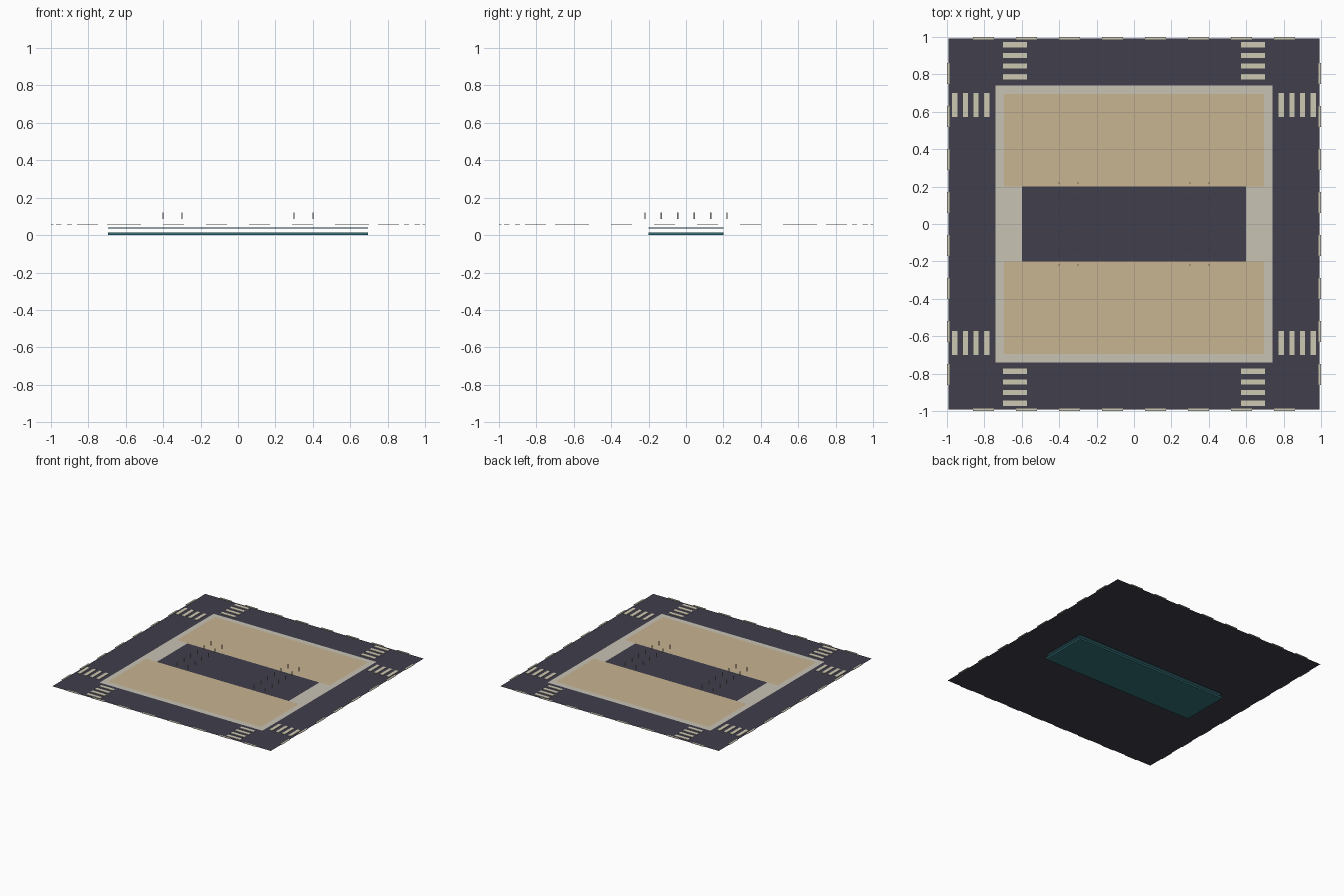
import bpy, bmesh, math
from mathutils import Matrix

if "Cube" in bpy.data.objects:
    bpy.data.objects.remove(bpy.data.objects["Cube"])


def material(name, r, g, b):
    lin = [((c / 255 + 0.055) / 1.055) ** 2.4 for c in (r, g, b)]
    m = bpy.data.materials.new(name)
    m.diffuse_color = (*lin, 1)
    m.use_nodes = True
    m.node_tree.nodes["Principled BSDF"].inputs["Base Color"].default_value = m.diffuse_color
    return m


ASPHALT = material("dark asphalt", 64, 63, 76)
PAVING = material("pale paving", 201, 194, 180)
SAND = material("sand", 199, 179, 145)
PAINT = material("cream paint", 206, 200, 178)
BED = material("deep teal", 52, 116, 124)
WATER = material("water teal", 74, 140, 154)
RIPPLE = material("pale ripple", 160, 190, 190)
POST = material("post stone", 185, 174, 152)


def finish(name, bm, mat):
    me = bpy.data.meshes.new(name)
    bm.to_mesh(me)
    bm.free()
    me.materials.append(mat)
    ob = bpy.data.objects.new(name, me)
    bpy.context.collection.objects.link(ob)


def boxes(name, items, z0, z1, mat):
    """Joined boxes, each given as (x0, x1, y0, y1)."""
    bm = bmesh.new()
    for x0, x1, y0, y1 in items:
        m = (Matrix.Translation(((x0 + x1) / 2, (y0 + y1) / 2, (z0 + z1) / 2))
             @ Matrix.Diagonal((x1 - x0, y1 - y0, z1 - z0, 1)))
        bmesh.ops.create_cube(bm, size=1, matrix=m)
    finish(name, bm, mat)


def sheets(name, items, z, mat):
    """Flat sheets facing up, each given as (x0, x1, y0, y1)."""
    bm = bmesh.new()
    for x0, x1, y0, y1 in items:
        bm.faces.new([bm.verts.new((x, y, z)) for x, y in
                      ((x0, y0), (x1, y0), (x1, y1), (x0, y1))])
    finish(name, bm, mat)


def around(cx, cy, hx, hy):
    return (cx - hx, cx + hx, cy - hy, cy + hy)


# road ground, pavement ring and the two sand lots
sheets("road", [around(0, 0, 0.993, 0.993)], 0.056, ASPHALT)
sheets("pavement", [(-0.74, 0.74, 0.2, 0.74), (-0.74, 0.74, -0.74, -0.2),
                    (-0.74, -0.6, -0.2, 0.2), (0.6, 0.74, -0.2, 0.2)], 0.0575, PAVING)
sheets("sand_lot", [(-0.695, 0.695, 0.2, 0.695), (-0.695, 0.695, -0.695, -0.2)], 0.059, SAND)

# crossings: four bars near each corner on both roads
bars = []
for s in (-1, 1):
    for t in (-1, 1):
        for d in (0.787, 0.845, 0.901, 0.958):
            bars.append(around(s * 0.637, t * d, 0.064, 0.014))
            bars.append(around(s * d, t * 0.637, 0.014, 0.064))
boxes("crossing_bars", bars, 0.057, 0.060, PAINT)

# dashed lines along the outer edge
dashes = []
for i in range(8):
    p = (i - 3.5) * 0.23
    for s in (-1, 1):
        dashes.append(around(p, s * 0.993, 0.056, 0.007))
        dashes.append(around(s * 0.993, p, 0.007, 0.056))
boxes("edge_dashes", dashes, 0.057, 0.060, PAINT)

# canal below the road
boxes("canal_bed", [around(0, 0, 0.695, 0.2)], 0, 0.013, BED)
boxes("canal_water", [around(0, 0, 0.695, 0.2)], 0.036, 0.040, WATER)
bm = bmesh.new()
for i in range(6):
    bmesh.ops.create_circle(
        bm, cap_ends=True, segments=12, radius=0.018,
        matrix=Matrix.Translation(((i - 2.5) * 0.214 - 0.014, (-0.1, 0.12)[i % 2], 0.044)))
finish("ripples", bm, RIPPLE)

# rows of slim railing posts
boxes("railing_posts", [around(s * x, (j - 2.5) * 0.088, 0.003, 0.003)
                        for s in (-1, 1) for x in (0.3, 0.4) for j in range(6)],
      0.087, 0.121, POST)
